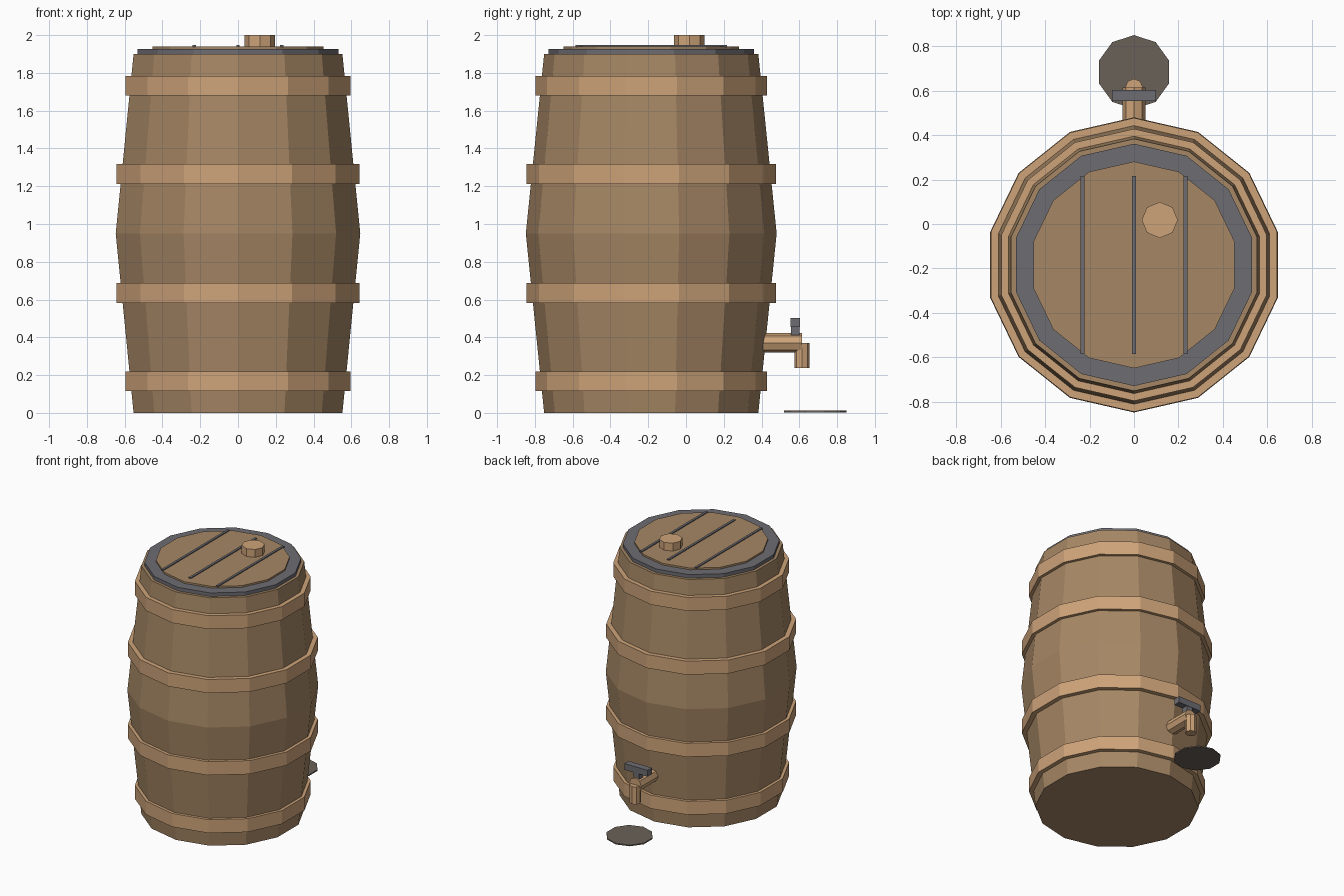
import bpy, bmesh, math
from mathutils import Matrix, Vector

if "Cube" in bpy.data.objects:
    bpy.data.objects.remove(bpy.data.objects["Cube"])

CY = -0.184          # barrel axis
SIDES = 14

def lin(c):
    c /= 255
    return c / 12.92 if c <= 0.04045 else ((c + 0.055) / 1.055) ** 2.4

def mat(name, r, g, b):
    m = bpy.data.materials.new(name)
    m.diffuse_color = (lin(r), lin(g), lin(b), 1)
    m.use_nodes = True
    m.node_tree.nodes["Principled BSDF"].inputs["Base Color"].default_value = m.diffuse_color
    return m

WOOD = mat("stave_wood", 166, 135, 101)
TAN = mat("light_wood", 205, 163, 121)
GREY = mat("grey_metal", 108, 108, 114)
STAIN = mat("dark_puddle", 106, 97, 88)

def finish(name, bm, material):
    bmesh.ops.recalc_face_normals(bm, faces=bm.faces)
    me = bpy.data.meshes.new(name)
    bm.to_mesh(me)
    bm.free()
    me.materials.append(material)
    ob = bpy.data.objects.new(name, me)
    bpy.context.collection.objects.link(ob)
    return ob

def lathe(name, profile, material, n=SIDES, center=(0, CY, 0), rot=None, closed=False):
    """Spin (radius, z) points with a corner on +y; open profiles get end caps."""
    bm = bmesh.new()
    m = Matrix.Translation(center) @ (rot or Matrix())
    rings = []
    for r, z in profile:
        rings.append([bm.verts.new(m @ Vector((r * math.sin(math.tau * i / n),
                                               r * math.cos(math.tau * i / n), z)))
                      for i in range(n)])
    pairs = list(zip(rings, rings[1:]))
    if closed:
        pairs.append((rings[-1], rings[0]))
    else:
        bm.faces.new(rings[0])
        bm.faces.new(rings[-1])
    for a, b in pairs:
        for i in range(n):
            j = (i + 1) % n
            bm.faces.new((a[i], a[j], b[j], b[i]))
    return finish(name, bm, material)

def box(name, lo, hi, material):
    bm = bmesh.new()
    lo, hi = Vector(lo), Vector(hi)
    bmesh.ops.create_cube(bm, size=1, matrix=Matrix.Translation((lo + hi) / 2)
                          @ Matrix.Diagonal((*(hi - lo), 1)))
    return finish(name, bm, material)

# Barrel body
lathe("barrel_body", [(0.567, 0), (0.664, 0.95), (0.567, 1.90)], WOOD)

# Four hoops, mirrored about the middle
for k, (r, z0, z1) in enumerate([(0.612, 0.117, 0.22), (0.661, 0.583, 0.687)]):
    for side, (a, b) in (("lower", (z0, z1)), ("upper", (1.90 - z1, 1.90 - z0))):
        lathe(f"{side}_hoop_{k + 1}", [(r, a), (r, b), (r - 0.07, b), (r - 0.07, a)],
              TAN, closed=True)

# Rim, lid and plank seams
lathe("top_rim", [(0.545, 1.89), (0.545, 1.927), (0.46, 1.927), (0.46, 1.89)], GREY, closed=True)
lathe("lid", [(0.465, 1.89), (0.465, 1.94)], WOOD)
for i, x in enumerate((-0.232, 0, 0.232)):
    box(f"plank_seam_{i + 1}", (x - 0.009, CY - 0.4, 1.937), (x + 0.009, CY + 0.4, 1.947), GREY)

# Bung
lathe("bung", [(0.081, 1.935), (0.081, 2.0)], TAN, 8, (0.116, 0.018, 0))

# Tap
lathe("tap_pipe", [(0.052, 0), (0.052, 0.275)], TAN, 8, (0, 0.34, 0.371),
      Matrix.Rotation(-math.pi / 2, 4, 'X'))
lathe("tap_spout", [(0.04, 0.237), (0.04, 0.371)], TAN, 8, (0, 0.614, 0))
box("tap_handle_stem", (-0.025, 0.555, 0.40), (0.025, 0.602, 0.46), GREY)
box("tap_handle", (-0.098, 0.553, 0.455), (0.098, 0.604, 0.503), GREY)

# Drip puddle
lathe("puddle", [(0.166, 0.003), (0.166, 0.012)], STAIN, 10, (0, 0.684, 0))
